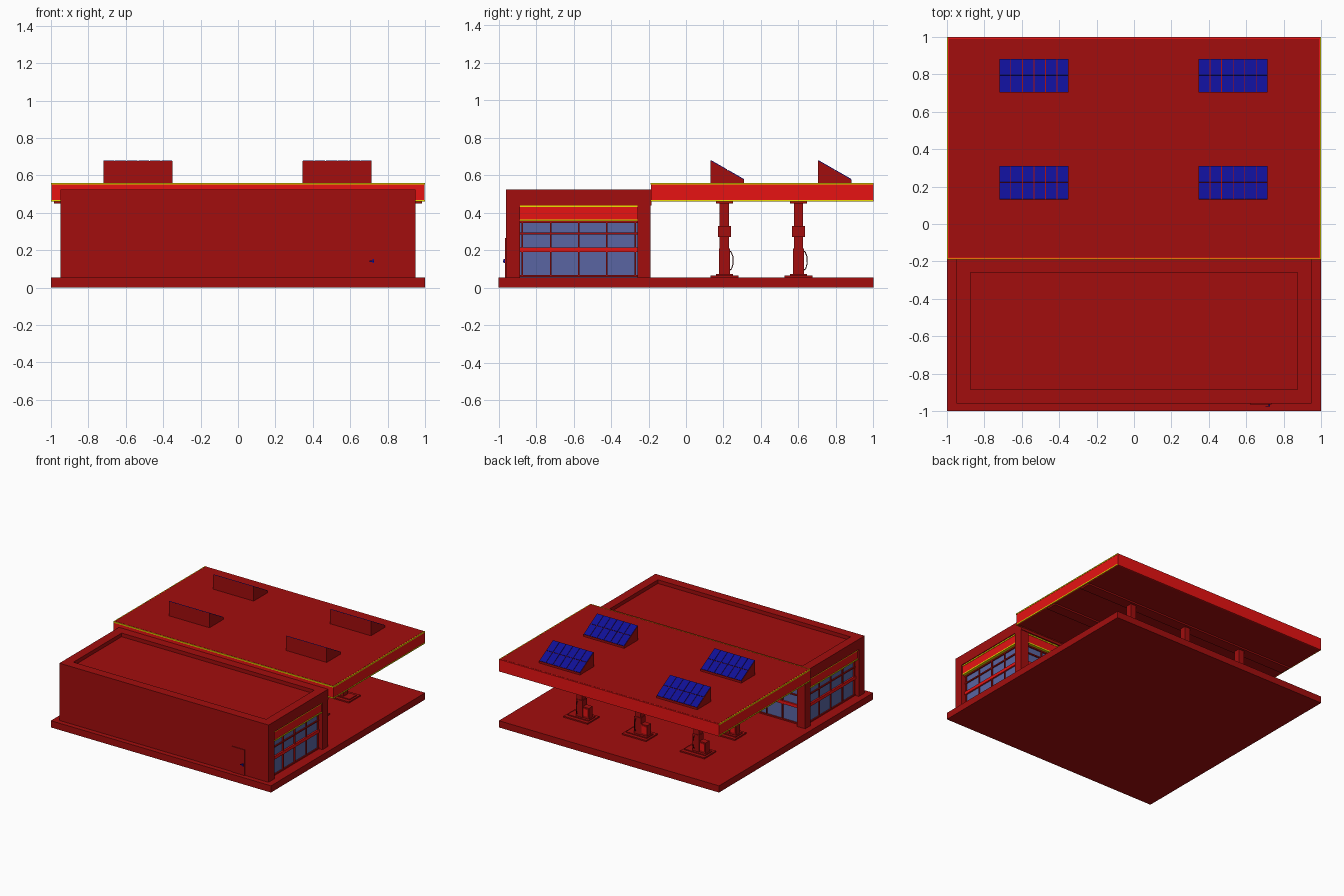
import bpy, bmesh, math
from mathutils import Matrix, Vector

if "Cube" in bpy.data.objects:
    bpy.data.objects.remove(bpy.data.objects["Cube"])


def material(name, r, g, b):
    m = bpy.data.materials.new(name)
    m.diffuse_color = (r, g, b, 1)
    m.use_nodes = True
    m.node_tree.nodes["Principled BSDF"].inputs["Base Color"].default_value = m.diffuse_color
    return m


BODY = material("dark_red", 0.36, 0.004, 0.004)
BRIGHT = material("bright_red", 0.8, 0.006, 0.006)
YELLOW = material("yellow", 0.85, 0.75, 0.0)
BLUE = material("solar_blue", 0.005, 0.005, 0.30)
GLASS = material("glass", 0.10, 0.13, 0.36)
DARK = material("rubber", 0.08, 0.003, 0.003)


def boxes(name, items, mat, matrix=Matrix()):
    """One object from boxes given as x0, x1, y0, y1, z0, z1."""
    bm = bmesh.new()
    for x0, x1, y0, y1, z0, z1 in items:
        place = Matrix.Translation(((x0 + x1) / 2, (y0 + y1) / 2, (z0 + z1) / 2))
        size = Matrix.Diagonal((x1 - x0, y1 - y0, z1 - z0, 1))
        bmesh.ops.create_cube(bm, size=1, matrix=matrix @ place @ size)
    return finish(name, bm, mat)


def finish(name, bm, mat):
    me = bpy.data.meshes.new(name)
    bm.to_mesh(me)
    bm.free()
    ob = bpy.data.objects.new(name, me)
    me.materials.append(mat)
    bpy.context.collection.objects.link(ob)
    return ob


def ring(x0, x1, y0, y1, z0, z1, t):
    """Four boxes forming a rectangular frame of thickness t."""
    return [(x0, x0 + t, y0, y1, z0, z1), (x1 - t, x1, y0, y1, z0, z1),
            (x0 + t, x1 - t, y0, y0 + t, z0, z1), (x0 + t, x1 - t, y1 - t, y1, z0, z1)]


# Ground slab
boxes("base_slab", [(-1, 1, -1, 1, 0, 0.055)], BODY)

# Shop: front wall, rear corner pillars, parapet and sunken roof
boxes("shop_front_wall", [(-0.95, 0.95, -0.96, -0.885, 0.055, 0.44)], BODY)
boxes("shop_pillars", [(s * 0.9125 - 0.0375, s * 0.9125 + 0.0375, -0.26, -0.19, 0.055, 0.44)
                       for s in (-1, 1)], BODY)
boxes("shop_parapet", ring(-0.95, 0.95, -0.96, -0.185, 0.44, 0.525, 0.075), BODY)
boxes("shop_roof", [(-0.875, 0.875, -0.885, -0.26, 0.44, 0.495)], BODY)

# Service door with handle
boxes("service_door", [(0.62, 0.735, -0.966, -0.955, 0.055, 0.265)], BODY)
boxes("door_handle", [(0.703, 0.728, -0.976, -0.972, 0.138, 0.146),
                      (0.72, 0.728, -0.974, -0.964, 0.132, 0.152)], BLUE)


def shopfront(name, matrix, half, panes):
    """Glazed wall; local x runs along it and local -y is outward."""
    w = half - 0.012
    boxes(name + "_glass", [(-half, half, 0.04, 0.05, 0.055, 0.44)], GLASS, matrix)
    bars = [(-w + 2 * w * i / panes - 0.004, -w + 2 * w * i / panes + 0.004,
             0.03, 0.045, 0.06, 0.355) for i in range(panes + 1)]
    bars += [(-half, half, 0.03, 0.045, z - 0.005, z + 0.005) for z in (0.062, 0.29, 0.35)]
    boxes(name + "_mullions", bars, BODY, matrix)
    boxes(name + "_middle_band", [(-half, half, 0.027, 0.045, 0.19, 0.215)], BRIGHT, matrix)
    boxes(name + "_fascia", [(-half, half, 0.01, 0.05, 0.365, 0.43)], BRIGHT, matrix)
    boxes(name + "_stripes", [(-half, half, 0.007, 0.05, z, z + 0.01)
                              for z in (0.355, 0.43)], YELLOW, matrix)


# Glazing on both sides and under the canopy
for name, x, y, angle, half, panes in (("right_shopfront", 0.95, -0.5725, 90, 0.3125, 4),
                                       ("left_shopfront", -0.95, -0.5725, -90, 0.3125, 4),
                                       ("rear_shopfront", 0, -0.19, 180, 0.875, 12)):
    shopfront(name, Matrix.Translation((x, y, 0)) @ Matrix.Rotation(math.radians(angle), 4, 'Z'),
              half, panes)

# Canopy with bright edge and yellow stripes
boxes("canopy_slab", [(-0.99, 0.99, -0.18, 0.99, 0.463, 0.56)], BODY)
boxes("canopy_fascia", ring(-0.998, 0.998, -0.188, 1, 0.46, 0.559, 0.01), BRIGHT)
stripes = []
for z in (0.46, 0.551):
    stripes += ring(-1, 1, -0.19, 0.999, z, z + 0.009, 0.006)[:3]
boxes("canopy_stripes", stripes, YELLOW)
ROWS = (0.205, 0.6)
boxes("canopy_beams", [(-0.985, 0.985, y - 0.045, y + 0.045, 0.45, 0.464) for y in ROWS], BODY)

# Solar panels on wedge stands
for i, (cx, y0) in enumerate([(x, y) for x in (-0.535, 0.53) for y in (0.13, 0.703)]):
    bm = bmesh.new()
    profile = [(y0, 0.56), (y0 + 0.18, 0.56), (y0 + 0.18, 0.575), (y0, 0.678)]
    face = bm.faces.new([bm.verts.new((cx - 0.185, y, z)) for y, z in profile])
    out = bmesh.ops.extrude_face_region(bm, geom=[face])
    bmesh.ops.translate(bm, vec=(0.37, 0, 0),
                        verts=[v for v in out["geom"] if isinstance(v, bmesh.types.BMVert)])
    bmesh.ops.recalc_face_normals(bm, faces=bm.faces)
    finish(f"solar_stand_{i + 1}", bm, BODY)
    length = math.hypot(0.18, 0.103)
    tilt = Matrix.Translation((cx - 0.185, y0, 0.678)) @ \
        Matrix.Rotation(-math.atan2(0.103, 0.18), 4, 'X')
    cw, cl = 0.37 / 6, length / 2
    boxes(f"solar_cells_{i + 1}",
          [(c * cw + 0.002, (c + 1) * cw - 0.002, r * cl + 0.002, (r + 1) * cl - 0.002, -0.002, 0.004)
           for c in range(6) for r in range(2)], BLUE, tilt)


def hose(name, x, y):
    cu = bpy.data.curves.new(name, 'CURVE')
    cu.dimensions = '3D'
    cu.bevel_depth = 0.003
    cu.bevel_resolution = 1
    sp = cu.splines.new('POLY')
    pts = [(0.022, 0.2), (0.036, 0.19), (0.046, 0.165), (0.047, 0.13), (0.038, 0.1), (0.025, 0.092)]
    sp.points.add(len(pts) - 1)
    for p, (dy, z) in zip(sp.points, pts):
        p.co = (x, y + dy, z, 1)
    cu.materials.append(DARK)
    bpy.context.collection.objects.link(bpy.data.objects.new(name, cu))


# Fuel pumps: pad, canopy column, dispenser, display and hose
n = 0
for y in ROWS:
    for x in (-0.53, 0, 0.53):
        n += 1
        at = Matrix.Translation((x, y, 0))
        boxes(f"pump_{n}_pad", [(-0.11, 0.11, -0.075, 0.075, 0.055, 0.065),
                                (-0.095, 0.095, -0.045, 0.045, 0.065, 0.072)], BODY, at)
        boxes(f"pump_{n}_column", [(-0.025, 0.025, -0.025, 0.025, 0.07, 0.455),
                                   (-0.03, 0.03, -0.029, 0.029, 0.07, 0.21)], BODY, at)
        boxes(f"pump_{n}_display", [(-0.035, 0.035, -0.034, 0.034, 0.27, 0.33)], BODY, at)
        boxes(f"pump_{n}_dispenser", [(-0.085, -0.03, -0.025, 0.025, 0.07, 0.16)], BODY, at)
        boxes(f"pump_{n}_panel", [(-0.08, -0.035, -0.028, 0.028, 0.09, 0.15)], BRIGHT, at)
        hose(f"pump_{n}_hose", x + 0.015, y)
